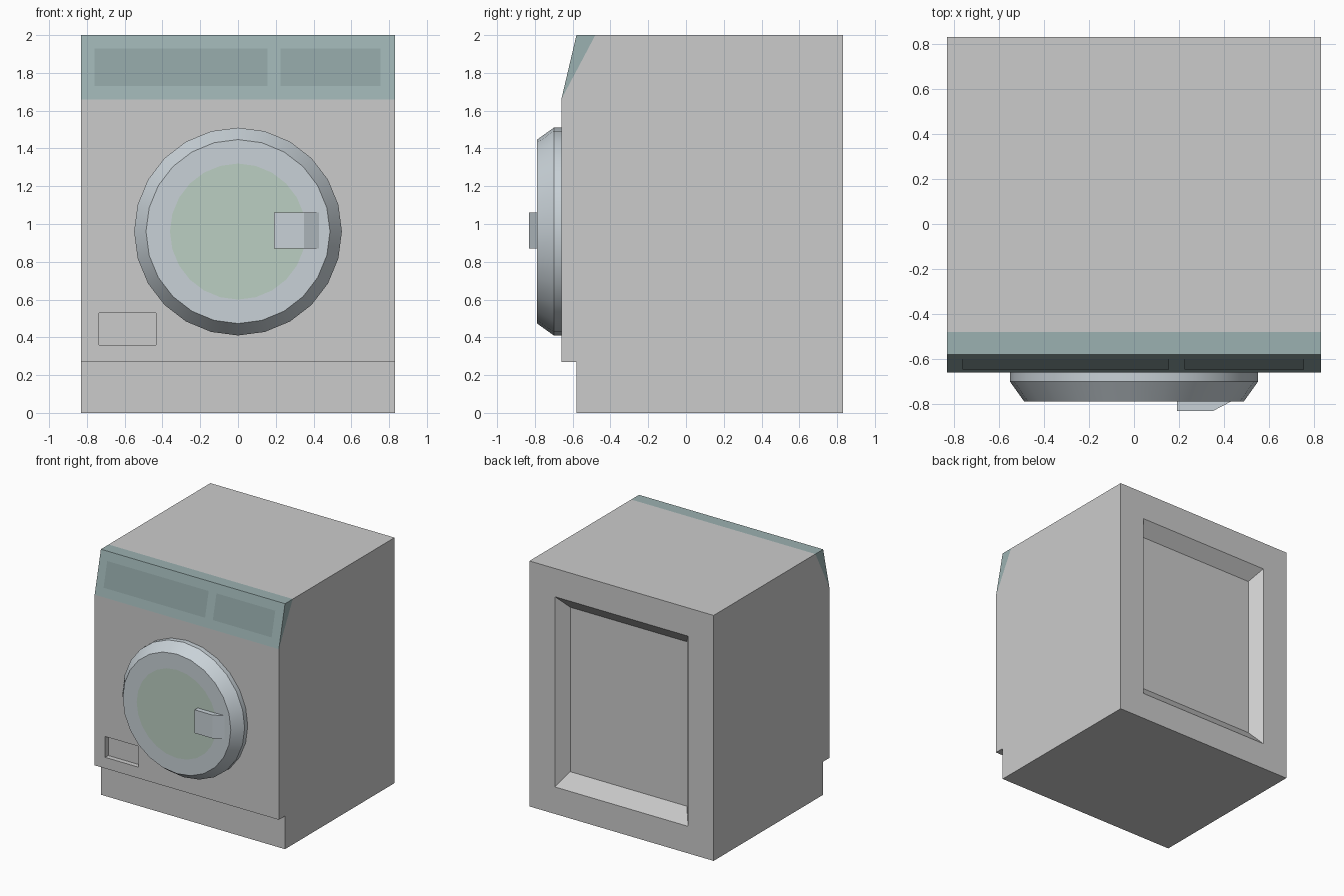
import bpy, bmesh, math
from mathutils import Vector

if "Cube" in bpy.data.objects:
    bpy.data.objects.remove(bpy.data.objects["Cube"])


def material(name, rgb):
    m = bpy.data.materials.new(name)
    m.diffuse_color = (*rgb, 1)
    m.use_nodes = True
    m.node_tree.nodes["Principled BSDF"].inputs["Base Color"].default_value = m.diffuse_color
    return m


PANEL = material("panel_teal", (0.33, 0.44, 0.44))
SCREEN = material("panel_dark", (0.27, 0.36, 0.36))
DOOR = material("door_blue_grey", (0.58, 0.64, 0.68))
GLASS = material("glass_green", (0.5, 0.62, 0.54))


def finish(name, bm, mat=None):
    bmesh.ops.recalc_face_normals(bm, faces=bm.faces)
    me = bpy.data.meshes.new(name)
    bm.to_mesh(me)
    bm.free()
    ob = bpy.data.objects.new(name, me)
    bpy.context.collection.objects.link(ob)
    if mat:
        me.materials.append(mat)
    return ob


def loft(name, rings, mat=None):
    """Closed solid through matching loops of points."""
    bm = bmesh.new()
    loops = [[bm.verts.new(p) for p in ring] for ring in rings]
    for a, b in zip(loops, loops[1:]):
        for i in range(len(a)):
            j = (i + 1) % len(a)
            bm.faces.new((a[i], a[j], b[j], b[i]))
    bm.faces.new(loops[0])
    bm.faces.new(loops[-1])
    return finish(name, bm, mat)


def side_prism(name, profile, half, mat=None):
    return loft(name, [[(x, y, z) for y, z in profile] for x in (-half, half)], mat)


def rect(x0, x1, z0, z1, y):
    return [(x0, y, z0), (x1, y, z0), (x1, y, z1), (x0, y, z1)]


def circle(r, y, n=24, cz=0.96):
    return [(r * math.sin(2 * math.pi * i / n), y, cz + r * math.cos(2 * math.pi * i / n))
            for i in range(n)]


def smooth(ob, angle):
    bpy.ops.object.select_all(action='DESELECT')
    ob.select_set(True)
    bpy.context.view_layer.objects.active = ob
    bpy.ops.object.shade_smooth_by_angle(angle=math.radians(angle))


# Cabinet with toe kick and sloped top front edge
cabinet = side_prism("cabinet", [(-0.58, 0), (-0.58, 0.27), (-0.66, 0.27), (-0.66, 1.66),
                                 (-0.48, 2), (0.83, 2), (0.83, 0)], 0.83)

# Tapered back recess and the small filter hatch recess, cut into the cabinet
back_cutter = loft("back_recess_cutter", [rect(-0.525, 0.525, 0.33, 1.67, 0.74),
                                          rect(-0.60, 0.60, 0.22, 1.77, 0.83),
                                          rect(-0.60, 0.60, 0.22, 1.77, 0.9)])
hatch_cutter = loft("hatch_recess_cutter", [rect(-0.735, -0.435, 0.36, 0.53, -0.62),
                                            rect(-0.735, -0.435, 0.36, 0.53, -0.75)])
bpy.context.view_layer.objects.active = cabinet
for cutter in (back_cutter, hatch_cutter):
    mod = cabinet.modifiers.new(cutter.name, 'BOOLEAN')
    mod.operation = 'DIFFERENCE'
    mod.solver = 'EXACT'
    mod.object = cutter
    bpy.ops.object.modifier_apply(modifier=mod.name)
    bpy.data.objects.remove(cutter)

# Control panel wedge
side_prism("control_panel", [(-0.66, 1.66), (-0.58, 2), (-0.48, 2)], 0.83, PANEL)


# Darker fields lying on the sloped panel front
def panel_point(x, z, lift=0.002):
    return Vector((x, -0.66 + 0.08 * (z - 1.66) / 0.34 - lift, z))


for name, x0, x1 in (("label_field", -0.76, 0.155), ("display_field", 0.225, 0.755)):
    bm = bmesh.new()
    bm.faces.new([bm.verts.new(panel_point(x, z)) for x, z in
                  ((x0, 1.73), (x1, 1.73), (x1, 1.93), (x0, 1.93))])
    finish(name, bm, SCREEN)

# Round door with bevelled rim, and its window
door = loft("door", [circle(0.55, -0.66), circle(0.55, -0.70), circle(0.487, -0.788)], DOOR)
smooth(door, 25)
bm = bmesh.new()
bm.faces.new([bm.verts.new(p) for p in circle(0.36, -0.79)])
finish("door_window", bm, GLASS)

# Door handle, sloped on its outer side
grip = [(0.19, -0.788), (0.19, -0.83), (0.35, -0.83), (0.43, -0.788)]
loft("door_handle", [[(x, y, z) for x, y in grip] for z in (0.87, 1.06)], DOOR)
